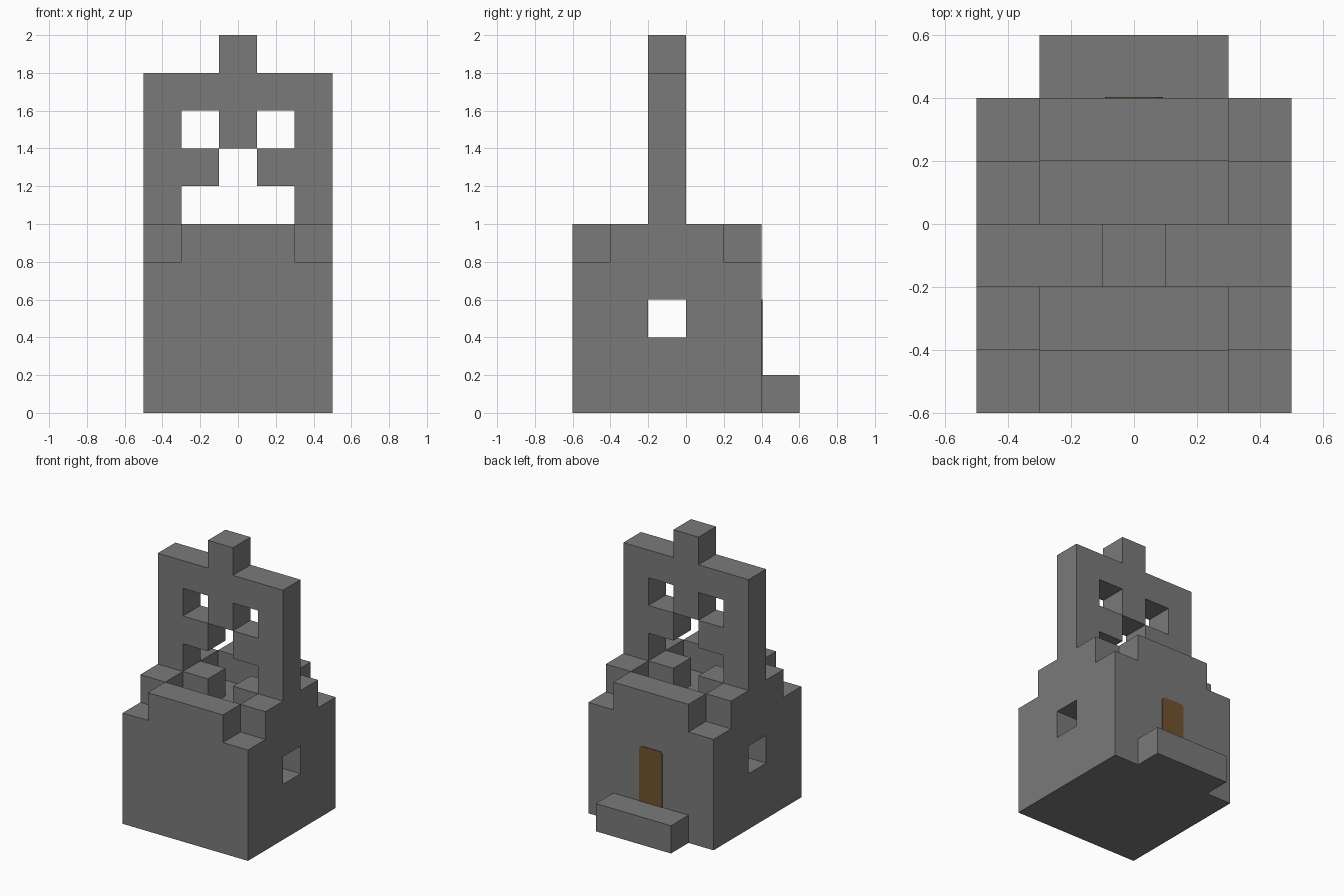
import bpy
import bmesh
from mathutils import Vector

S = 0.2                                # block size
ORIGIN = Vector((-0.5, -0.6, 0.0))     # corner of block (0, 0, 0)

old = bpy.data.objects.get("Cube")
if old:
    bpy.data.objects.remove(old, do_unlink=True)


def material(name, rgb):
    m = bpy.data.materials.new(name)
    m.use_nodes = True
    color = (*rgb, 1.0)
    m.diffuse_color = color
    m.node_tree.nodes["Principled BSDF"].inputs["Base Color"].default_value = color
    return m


def add_object(name, bm, mat):
    bmesh.ops.recalc_face_normals(bm, faces=bm.faces)
    mesh = bpy.data.meshes.new(name)
    bm.to_mesh(mesh)
    bm.free()
    mesh.materials.append(mat)
    obj = bpy.data.objects.new(name, mesh)
    bpy.context.collection.objects.link(obj)


def plan(rows, z):
    """Blocks of one horizontal layer, rows listed from front to back."""
    return {(x, y, z) for y, row in enumerate(rows)
            for x, c in enumerate(row) if c == "#"}


def elevation(rows, y, z):
    """Blocks of one upright wall, rows listed from bottom to top."""
    return {(x, y, z + k) for k, row in enumerate(rows)
            for x, c in enumerate(row) if c == "#"}


stone = material("stone grey", (0.195, 0.195, 0.195))
wood = material("door brown", (0.165, 0.088, 0.027))

# Body: four block layers, the third pierced by the side windows
full = ["#####"] * 5
pierced = ["#####", "#####", ".....", "#####", "#####"]
body = set()
for z, rows in enumerate([full, full, pierced, full]):
    body |= plan(rows, z)

parts = {
    "body": body,
    # Low wall round the roof, open at the corners
    "parapet": plan([".###.", "#...#", ".....", "#...#", ".###."], 4),
    # Upright wall with a cross opening, two windows and a finial
    "bell_wall": elevation(["##.##", "#...#", "##.##", "#.#.#",
                            "#####", "..#.."], 2, 4),
    "doorstep": plan([""] * 5 + [".###."], 0),
}
solid = set().union(*parts.values())

# Skin each part, leaving out faces buried between blocks
for name, cells in parts.items():
    bm = bmesh.new()
    for cell in sorted(cells):
        for axis in range(3):
            for side in (0, 1):
                near = list(cell)
                near[axis] += 2 * side - 1
                if tuple(near) in solid:
                    continue
                u, v = (axis + 1) % 3, (axis + 2) % 3
                loop = [(0, 0), (1, 0), (1, 1), (0, 1)]
                verts = []
                for a, b in (loop if side else loop[::-1]):
                    p = Vector(cell)
                    p[axis] += side
                    p[u] += a
                    p[v] += b
                    verts.append(bm.verts.new(ORIGIN + p * S))
                bm.faces.new(verts)
    bmesh.ops.remove_doubles(bm, verts=bm.verts, dist=0.001)
    add_object(name, bm, stone)

# Door: thin plate with clipped top corners on the back wall
bm = bmesh.new()
half, top, clip = 0.092, 0.6, 0.015
outline = [(-half, S), (half, S), (half, top - clip), (half - clip, top),
           (clip - half, top), (-half, top - clip)]
face = bm.faces.new([bm.verts.new((x, 0.4, z)) for x, z in outline])
ext = bmesh.ops.extrude_face_region(bm, geom=[face])
bmesh.ops.translate(bm, vec=(0, 0.004, 0),
                    verts=[g for g in ext["geom"] if isinstance(g, bmesh.types.BMVert)])
add_object("door", bm, wood)
